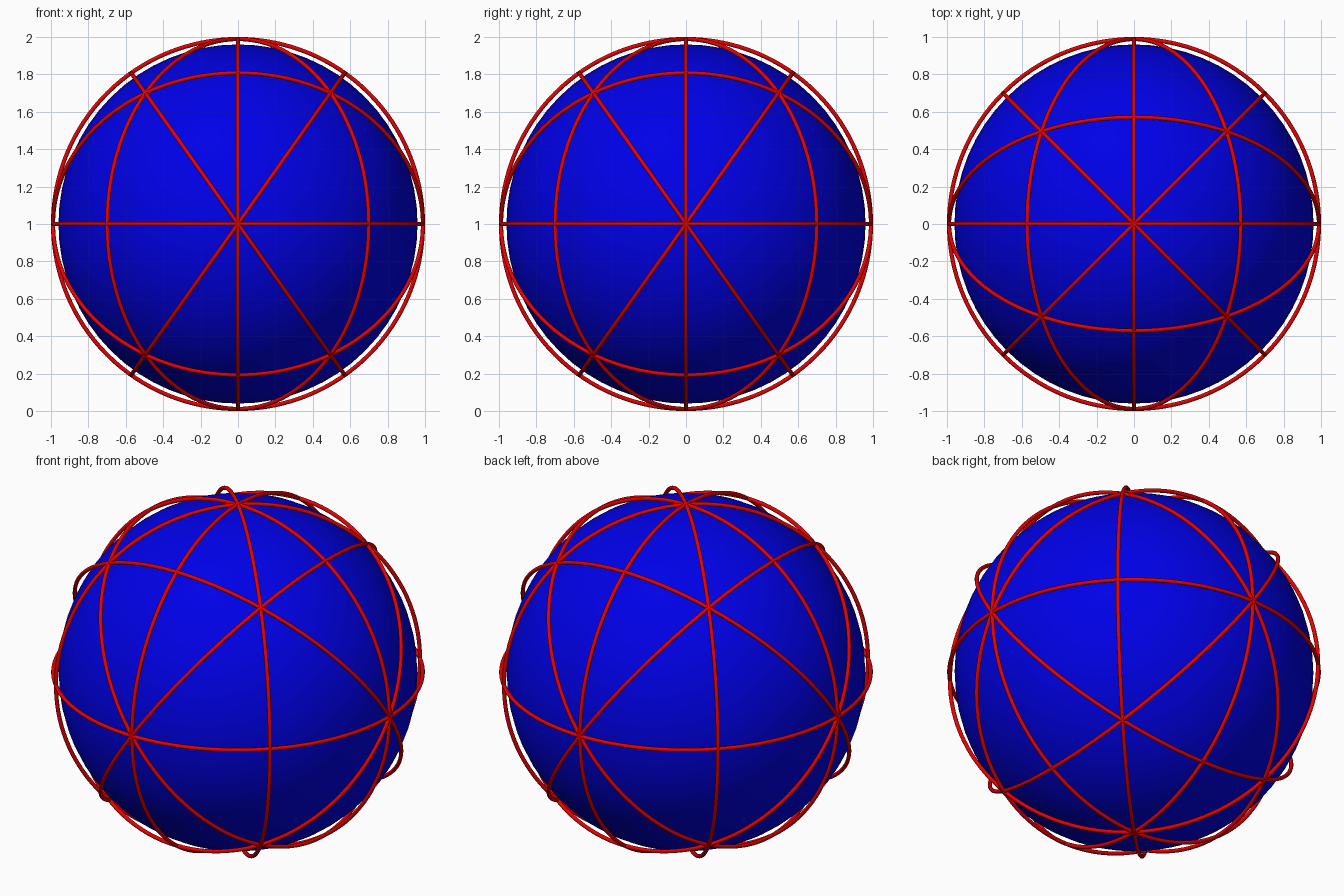
import bpy, math
from mathutils import Vector

if "Cube" in bpy.data.objects:
    bpy.data.objects.remove(bpy.data.objects["Cube"])


def material(name, colour):
    m = bpy.data.materials.new(name)
    m.diffuse_color = (*colour, 1)
    m.use_nodes = True
    m.node_tree.nodes["Principled BSDF"].inputs["Base Color"].default_value = m.diffuse_color
    return m


BLUE = material("blue", (0.0, 0.0, 0.9))
RED = material("red", (0.8, 0.0, 0.0))
CENTRE = (0, 0, 1)


def finish(name, mat):
    ob = bpy.context.object
    ob.name = name
    ob.data.materials.append(mat)
    bpy.ops.object.shade_smooth()


# Ball
bpy.ops.mesh.primitive_uv_sphere_add(segments=64, ring_count=32, radius=0.96, location=CENTRE)
finish("ball", BLUE)

# Great-circle hoops floating just above the ball, given by plane normals
r2 = math.sqrt(2)
normals = [(1, 0, 0), (0, 1, 0), (0, 0, 1)]
for s in (1, -1):
    normals += [(1, s, 0), (r2, 0, s), (0, r2, s)]

for i, n in enumerate(normals):
    rot = Vector(n).to_track_quat('Z', 'Y').to_euler()
    bpy.ops.mesh.primitive_torus_add(major_radius=0.989, minor_radius=0.011,
                                     major_segments=128, minor_segments=12,
                                     location=CENTRE, rotation=rot)
    finish(f"hoop_{i + 1}", RED)
